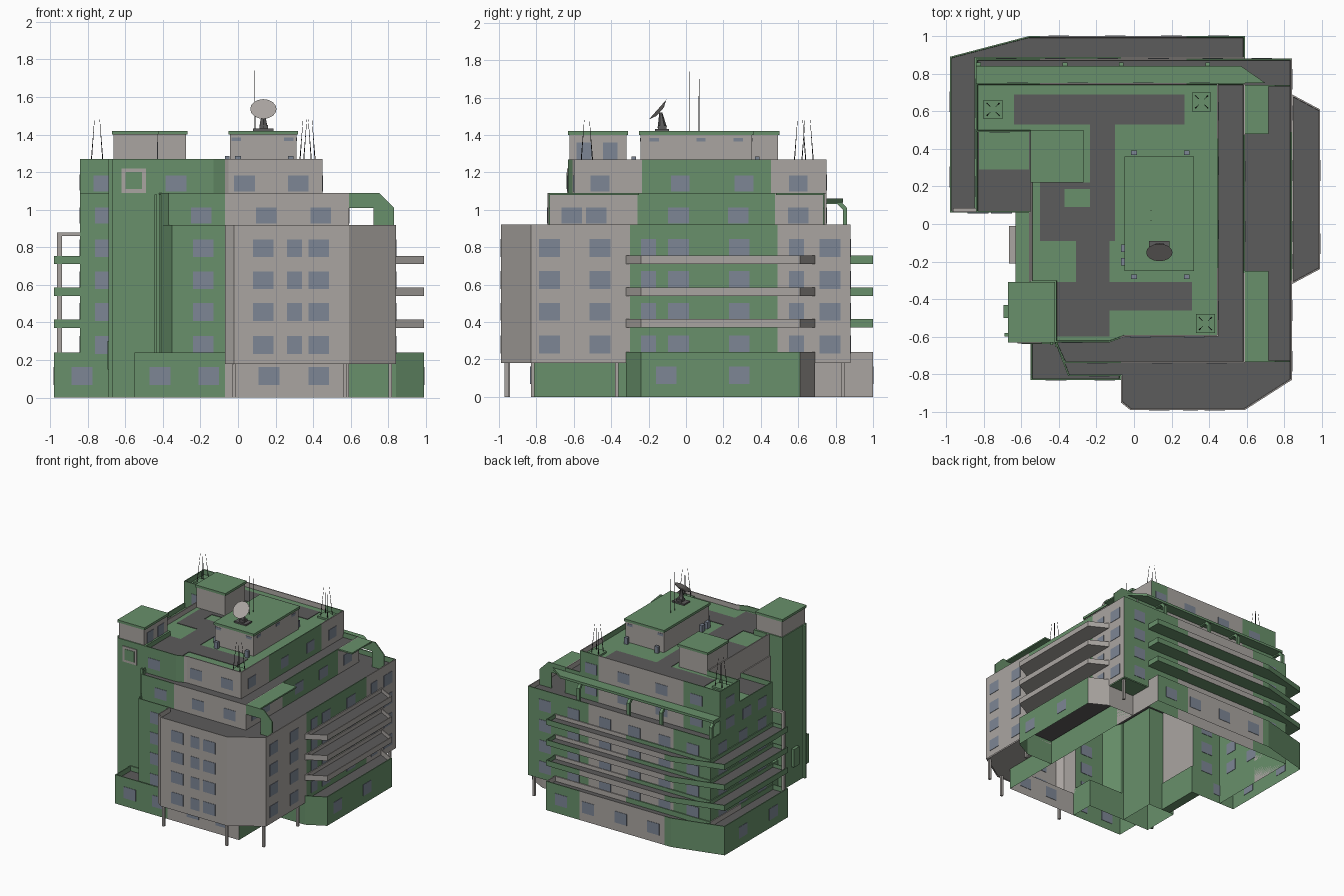
import bpy, bmesh, math
from mathutils import Vector, Matrix

if "Cube" in bpy.data.objects:
    bpy.data.objects.remove(bpy.data.objects["Cube"])

def material(name, rgb):
    m = bpy.data.materials.new(name)
    m.diffuse_color = (*rgb, 1)
    m.use_nodes = True
    m.node_tree.nodes["Principled BSDF"].inputs["Base Color"].default_value = m.diffuse_color
    return m

MATS = [material("green_paint", (0.138, 0.28, 0.145)), material("light_grey", (0.40, 0.375, 0.355)),
        material("dark_roof", (0.108, 0.106, 0.106)), material("window_blue_grey", (0.205, 0.24, 0.30)),
        material("antenna_black", (0.03, 0.03, 0.032))]
GREEN, GREY, DARK, WINDOW, BLACK = range(5)

def finish(bm, name):
    me = bpy.data.meshes.new(name)
    bm.to_mesh(me)
    bm.free()
    for m in MATS:
        me.materials.append(m)
    ob = bpy.data.objects.new(name, me)
    bpy.context.collection.objects.link(ob)
    return ob

# Paint scheme: large green and grey patches chosen by facing and position
side_cuts = lambda z: (-0.235, 0.455) if z > 1.1 else (-0.26, 0.475) if z > 0.93 else (-0.3, 0.49)

def camo(c, n):
    if n.y < -0.5:
        return GREY if c.x > -0.07 else GREEN
    if n.x > 0.8:
        lo, hi = side_cuts(c.z)
        return GREEN if lo < c.y < hi else GREY
    if n.y > 0.5:
        return GREY if -0.5 < c.x < 0.28 else GREEN
    return GREY if c.y < -0.82 or (-0.6 < c.x < -0.5 and -0.3 < c.y < 0.15) else GREEN

def split(pts, z):
    """Cut outline edges where the paint patches change."""
    out = []
    for a, b in zip(pts, pts[1:] + pts[:1]):
        a, b = Vector(a), Vector(b)
        n = Vector((b.y - a.y, a.x - b.x)).normalized()
        axis, cuts = (1, side_cuts(z)) if n.x > 0.8 else (0, (-0.07,) if n.y < -0.5 else (-0.5, 0.28) if n.y > 0.5 else ())
        ts = [(c - a[axis]) / (b[axis] - a[axis]) for c in cuts]
        out += [a.lerp(b, t) for t in [0] + sorted(t for t in ts if 0.001 < t < 0.999)]
    return out

def prism(name, pts, z0, z1, paint=camo, roof=DARK, recess=0.04, top=True, bottom=None):
    """Walls on an outline with a sunken roof behind a thin parapet."""
    bm = bmesh.new()
    pts = split(pts, (z0 + z1) / 2)
    lo = [bm.verts.new((p.x, p.y, z0)) for p in pts]
    hi = [bm.verts.new((p.x, p.y, z1)) for p in pts]
    for i in range(len(pts)):
        j = (i + 1) % len(pts)
        f = bm.faces.new((lo[i], lo[j], hi[j], hi[i]))
        f.normal_update()
        f.material_index = paint(f.calc_center_median(), f.normal)
    if bottom is not None:
        bm.faces.new(lo[::-1]).material_index = bottom
    if top:
        cap = bm.faces.new(hi)
        cap.normal_update()
        if recess:
            for width in (0.008, 0.001):
                ring = bmesh.ops.inset_region(bm, faces=[cap], thickness=width, use_even_offset=True)["faces"]
                for f in ring:
                    e = [e for e in f.edges if len(e.link_faces) == 2 and
                         any(g not in ring and g is not cap for g in e.link_faces)]
                    if e:
                        f.material_index = [g for g in e[0].link_faces if g is not f][0].material_index
            for v in cap.verts:
                v.co.z -= recess
        cap.material_index = roof
    return finish(bm, name)

def boxes(name, items, mat):
    """One object from many (x0, x1, y0, y1, z0, z1) boxes."""
    bm = bmesh.new()
    for x0, x1, y0, y1, z0, z1 in items:
        m = Matrix.Translation(((x0 + x1) / 2, (y0 + y1) / 2, (z0 + z1) / 2)) @ Matrix.Diagonal((x1 - x0, y1 - y0, z1 - z0, 1))
        bmesh.ops.create_cube(bm, size=1, matrix=m)
    for f in bm.faces:
        f.material_index = mat
    return finish(bm, name)

def profile(name, pts, a, b, along, mat):
    """Extrude a (u, z) profile along x or y."""
    bm = bmesh.new()
    face = bm.faces.new([bm.verts.new((a, u, z) if along == "x" else (u, a, z)) for u, z in pts])
    ext = bmesh.ops.extrude_face_region(bm, geom=[face])["geom"]
    d = (b - a, 0, 0) if along == "x" else (0, b - a, 0)
    bmesh.ops.translate(bm, vec=d, verts=[v for v in ext if isinstance(v, bmesh.types.BMVert)])
    bmesh.ops.recalc_face_normals(bm, faces=bm.faces)
    for f in bm.faces:
        f.material_index = mat
    return finish(bm, name)

def rods(name, items, mat):
    """Thin tapered rods from (start, end, r0, r1)."""
    bm = bmesh.new()
    for a, b, r0, r1 in items:
        a, b = Vector(a), Vector(b)
        m = Matrix.Translation((a + b) / 2) @ (b - a).to_track_quat("Z", "Y").to_matrix().to_4x4()
        bmesh.ops.create_cone(bm, cap_ends=True, segments=6, radius1=r0, radius2=r1, depth=(b - a).length, matrix=m)
    for f in bm.faces:
        f.material_index = mat
    return finish(bm, name)

all_green = lambda c, n: GREEN
all_grey = lambda c, n: GREY
rect = lambda x0, x1, y0, y1: [(x0, y0), (x1, y0), (x1, y1), (x0, y1)]

# Ground floor and podiums (open underneath)
LEFT = [(-0.84, 0.06), (-0.56, 0.06), (-0.56, -0.31), (-0.42, -0.31)]
SIDE = [(0.84, -0.32), (0.99, -0.24), (0.99, 0.61), (0.84, 0.69)]
WRAP = [(0.59, 0.88), (0.59, 1.0), (-0.56, 1.0), (-0.98, 0.89), (-0.98, 0.06), (-0.84, 0.06), (-0.84, 0.88)]
ground_paint = lambda c, n: GREEN if n.x > 0.8 and c.y < 0.48 else camo(c, n)
prism("ground_floor", [(-0.07, -0.83), (0.59, -0.83), (0.59, 0.88), (-0.84, 0.88)] + LEFT + [(-0.42, -0.63), (-0.07, -0.63)],
      0, 0.2, ground_paint, top=False)
prism("front_podium", rect(-0.55, -0.07, -0.83, -0.63), 0, 0.24, all_green)
prism("side_podium", [(0.59, -0.32)] + SIDE + [(0.59, 0.69)], 0, 0.24,
      lambda c, n: GREY if n.y > 0.5 else GREEN)
prism("back_podium", WRAP, 0, 0.24)

# Stepped floors
prism("main_floors", [(-0.42, -0.63), (-0.35, -0.81), (-0.07, -0.81), (-0.07, -0.95), (-0.02, -0.99), (0.59, -0.99),
      (0.84, -0.83), (0.84, 0.88), (-0.84, 0.88)] + LEFT, 0.18, 0.92)
prism("fifth_floor", [(-0.42, -0.63), (-0.37, -0.74), (0.59, -0.74), (0.59, 0.75), (-0.84, 0.75)] + LEFT, 0.88, 1.09)
prism("top_floor", [(-0.42, -0.63), (-0.13, -0.63), (-0.05, -0.6), (0.45, -0.6), (0.45, 0.75), (-0.84, 0.75),
      (-0.84, 0.49), (-0.55, 0.49), (-0.55, -0.31), (-0.42, -0.31)], 1.05, 1.27, roof=GREEN)
prism("front_soffit", [(-0.06, -0.95), (-0.02, -0.98), (0.59, -0.98), (0.83, -0.825), (0.83, -0.32), (0.59, -0.32),
      (0.59, -0.83), (-0.06, -0.83)], 0.181, 0.19, all_grey, recess=0, bottom=GREY)
prism("back_soffit", rect(0.59, 0.83, 0.69, 0.87), 0.181, 0.19, all_green, recess=0, bottom=GREEN)

# Balconies on three floors
for i, z in enumerate((0.37, 0.54, 0.71)):
    prism(f"side_balcony_{i}", SIDE, z, z + 0.045, all_grey, recess=0.03, bottom=GREY)
    prism(f"back_balcony_{i}", WRAP, z, z + 0.045, lambda c, n: GREEN if n.x > 0.8 else camo(c, n), recess=0.03, bottom=GREEN)

# Lift tower and roof houses
prism("lift_tower", rect(-0.67, -0.42, -0.63, -0.31), 0, 1.27, all_green, roof=GREEN, recess=0)
for name, (x0, x1, y0, y1) in {"tower_house": (-0.67, -0.42, -0.63, -0.31), "left_house": (-0.55, -0.27, 0.22, 0.5),
                               "centre_house": (-0.05, 0.32, -0.25, 0.36)}.items():
    boxes(name, [(x0 + 0.008, x1 - 0.008, y0 + 0.008, y1 - 0.008, 1.22, 1.40)], GREY)
    boxes(name + "_cap", [(x0, x1, y0, y1, 1.40, 1.42)], GREEN)

# Painted roof walkways and wing roof patch
boxes("roof_walkways", [(-0.64, 0.27, 0.53, 0.69, 1.228, 1.234), (-0.235, -0.1, -0.09, 0.53, 1.228, 1.234),
      (-0.5, -0.37, -0.09, 0.22, 1.228, 1.234), (-0.37, -0.235, -0.09, 0.09, 1.228, 1.234),
      (-0.37, -0.235, 0.185, 0.22, 1.228, 1.234), (-0.31, -0.13, -0.31, -0.09, 1.228, 1.234),
      (-0.13, 0.31, -0.46, -0.31, 1.228, 1.234), (-0.41, -0.13, -0.6, -0.31, 1.228, 1.234)], DARK)
boxes("wing_roof_patch", [(-0.825, -0.56, 0.29, 0.49, 1.048, 1.055)], GREEN)

# Terrace covers: thin slabs carried by hooked brackets
hook = [(0.75, 1.055), (0.82, 1.055), (0.86, 1.01), (0.86, 0.88), (0.84, 0.88), (0.84, 1.0), (0.81, 1.03), (0.75, 1.03)]
prism("back_awning", [(-0.84, 0.75), (0.70, 0.75), (0.57, 0.84), (-0.84, 0.84)], 1.04, 1.06, all_green, GREEN, 0, bottom=GREEN)
for i, x in enumerate((-0.84, -0.38, -0.08, 0.38)):
    profile(f"back_awning_bracket_{i}", hook, x, x + 0.025, "x", GREEN)
arch = [(0.59, 1.09), (0.75, 1.09), (0.83, 1.01), (0.83, 0.88), (0.72, 0.88), (0.72, 1.01), (0.64, 1.01), (0.59, 1.01)]
for i, (y0, y1, ya) in enumerate(((-0.735, -0.25, -0.735), (0.48, 0.74, 0.733))):
    boxes(f"side_awning_{i}", [(0.59, 0.715, y0, y1, 1.078, 1.09)], GREEN)
    profile(f"awning_end_{i}", arch, ya, ya + 0.008, "y", GREEN)

# Stilts, wall pipes, entrance canopy
boxes("stilts", [(x - 0.01, x + 0.01, y - 0.01, y + 0.01, 0, 0.19)
      for x, y in ((-0.02, -0.95), (0.57, -0.96), (0.81, -0.82), (0.81, -0.37), (0.81, 0.84))], GREY)
boxes("left_pipe", [(-0.963, -0.937, 0.065, 0.085, 0.22, 0.88), (-0.94, -0.84, 0.065, 0.085, 0.86, 0.88)], GREY)
boxes("tower_pipes", [(-0.69, -0.67, -0.6, -0.58, 0, 1.27), (-0.42, -0.405, -0.655, -0.63, 0.24, 1.08),
                      (-0.445, -0.43, -0.645, -0.63, 0.24, 1.08)], GREEN)
boxes("side_ledge", [(-0.63, -0.55, -0.31, 0.06, 0, 0.24), (-0.695, -0.67, -0.5, -0.43, 0.15, 0.3)], GREEN)
boxes("entrance_canopy", [(-0.665, -0.62, -0.21, -0.01, 0.17, 0.19)], GREY)

# Windows as thin plates
win = []
def pane(side, at, u, z, w=0.11, h=0.095):
    t, s = 0.003, (u - w / 2, u + w / 2)
    a = (at - t, at + t)
    win.append((*(s if side == "y" else a), *(a if side == "y" else s), z - h / 2, z + h / 2))

for z in (0.28, 0.455, 0.625, 0.795):
    for x, w in ((0.135, 0.11), (0.3, 0.08), (0.43, 0.11)):
        pane("y", -0.99, x, z, w)
    pane("y", -0.81, -0.185, z)
    pane("y", 0.06, -0.705, z)
    for y, w in ((-0.73, 0.11), (-0.46, 0.11), (-0.2, 0.08), (-0.04, 0.11), (0.285, 0.11), (0.59, 0.08), (0.77, 0.11)):
        pane("x", 0.84, y, z, w)
    for x in (-0.68, -0.42, -0.14, 0.13, 0.42, 0.68):
        pane("y", 0.88, x, z)
    for y in (0.2, 0.45, 0.72):
        pane("x", -0.84, y, z)
for x in (-0.195, 0.15, 0.44):
    pane("y", -0.74, x, 0.97, h=0.085)
for y in (-0.61, -0.48, -0.04, 0.28, 0.6):
    pane("x", 0.59, y, 0.97, h=0.085)
for x in (-0.62, -0.3, 0.05, 0.35):
    pane("y", 0.75, x, 0.97, h=0.085)
    pane("y", 0.75, x, 1.145, h=0.085)
for y in (0.2, 0.4, 0.62):
    pane("x", -0.84, y, 0.97, h=0.085)
pane("x", -0.84, 0.62, 1.145, h=0.085)
pane("y", 0.06, -0.705, 0.97, h=0.085)
for at, x in ((-0.63, -0.33), (-0.6, 0.035), (-0.6, 0.32), (0.49, -0.715)):
    pane("y", at, x, 1.14, h=0.085)
for y in (-0.46, -0.03, 0.31, 0.6):
    pane("x", 0.45, y, 1.14, 0.1, 0.085)
for at, x in ((0.06, -0.83), (-0.83, -0.415), (-0.83, -0.155), (-0.83, 0.165), (-0.83, 0.43),
              (1.0, -0.4), (1.0, -0.1), (1.0, 0.2), (1.0, 0.45)):
    pane("y", at, x, 0.115)
for at, y in ((0.99, -0.105), (0.99, 0.285), (-0.98, 0.25), (-0.98, 0.65)):
    pane("x", at, y, 0.115)
for y in (-0.545, -0.405):
    pane("x", -0.428, y, 1.305, 0.08, 0.11)
for x in (-0.01, 0.27):
    pane("y", -0.242, x, 1.375, 0.05, 0.02)
    pane("y", 0.352, x, 1.375, 0.05, 0.02)
for y in (-0.17, 0.08, 0.28):
    pane("x", 0.312, y, 1.375, 0.05, 0.02)
boxes("windows", win, WINDOW)

# Wall plaque on the tower, vent boxes beside the centre house
boxes("tower_plaque", [(-0.62, -0.49, -0.636, -0.63, 1.09, 1.22)], GREY)
boxes("plaque_inset", [(-0.6, -0.51, -0.639, -0.635, 1.11, 1.2)], GREEN)
vents = [(x - 0.015, x + 0.015, y - 0.012, y + 0.012, 1.22, 1.285) for x in (0, 0.28) for y in (-0.28, 0.38)]
boxes("vents", vents + [(-0.07, -0.045, y - 0.02, y + 0.02, 1.22, 1.285) for y in (-0.2, -0.13)], WINDOW)

# Corner antenna clusters and roof masts
bases, sticks = [], []
for x, y in ((0.36, 0.65), (0.38, -0.53), (-0.75, 0.61)):
    bases.append((x - 0.05, x + 0.05, y - 0.05, y + 0.05, 1.225, 1.245))
    for sx in (-1, 1):
        for sy in (-1, 1):
            sticks.append(((x + sx * 0.032, y + sy * 0.032, 1.24), (x + sx * 0.014, y + sy * 0.014, 1.48), 0.003, 0.0008))
boxes("antenna_bases", bases, GREEN)
sticks += [((0.09, 0.02, 1.42), (0.09, 0.02, 1.74), 0.0025, 0.0015), ((0.09, 0.07, 1.42), (0.09, 0.07, 1.70), 0.0025, 0.0015)]
rods("antennas", sticks, BLACK)

# Satellite dish tilted up toward the front
boxes("dish_base", [(0.08, 0.19, -0.165, -0.09, 1.42, 1.432), (0.115, 0.16, -0.15, -0.105, 1.43, 1.45)], DARK)
rods("dish_stand", [((0.135, -0.127, 1.44), (0.135, -0.135, 1.52), 0.025, 0.008)], DARK)
bm = bmesh.new()
tilt = Matrix.Translation((0.135, -0.145, 1.53)) @ Vector((0, -0.75, 0.66)).to_track_quat("Z", "Y").to_matrix().to_4x4()
bmesh.ops.create_cone(bm, cap_ends=True, segments=16, radius1=0.03, radius2=0.07, depth=0.018, matrix=tilt)
for f in bm.faces:
    f.material_index = GREY
finish(bm, "satellite_dish")
